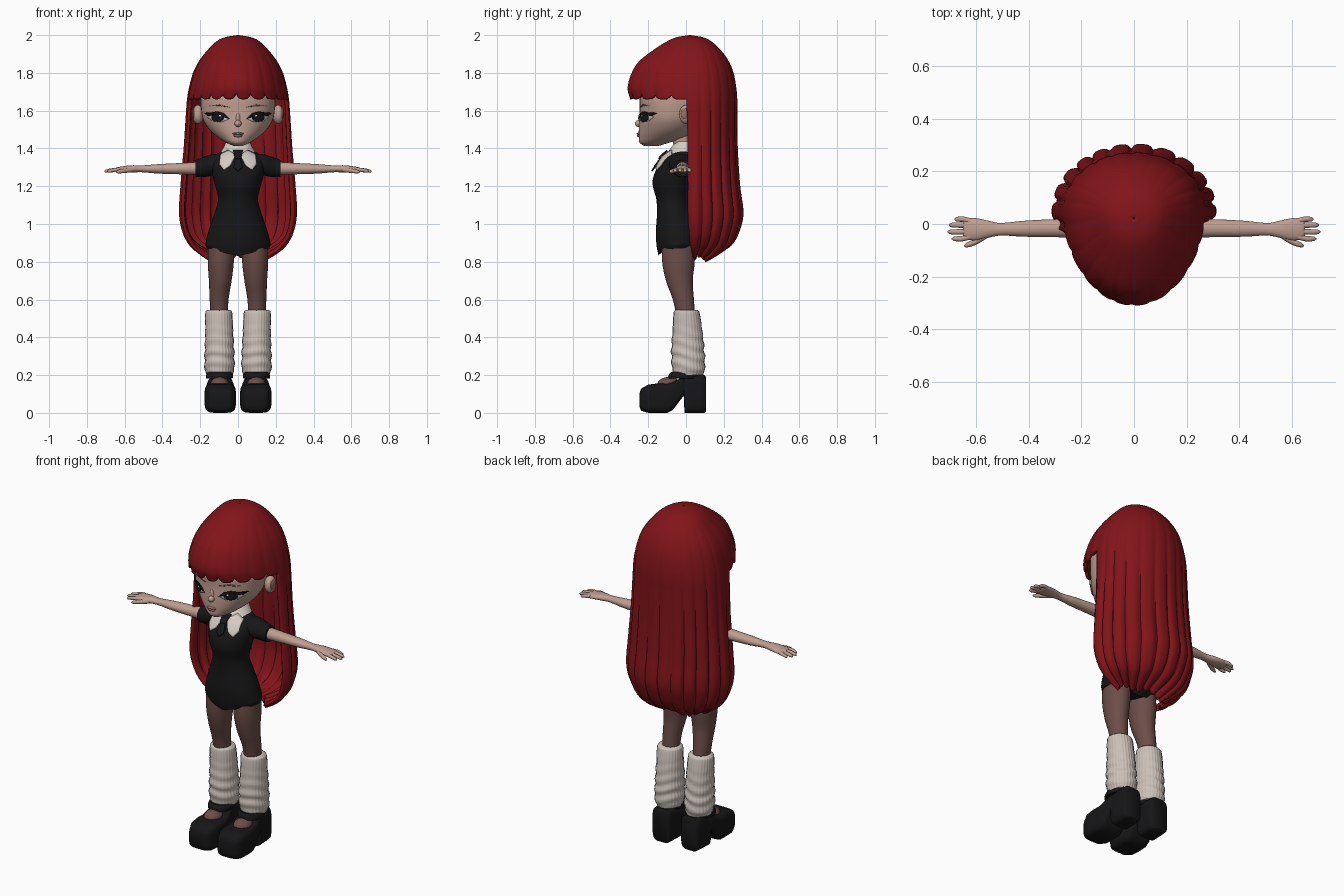
import bpy, bmesh, math
from math import sin, cos, pi, radians

if "Cube" in bpy.data.objects:
    bpy.data.objects.remove(bpy.data.objects["Cube"], do_unlink=True)


def material(name, r, g, b):
    m = bpy.data.materials.new(name)
    m.use_nodes = True
    m.diffuse_color = (r, g, b, 1)
    m.node_tree.nodes["Principled BSDF"].inputs["Base Color"].default_value = (r, g, b, 1)
    return m


RED = material("red hair", 0.22, 0.007, 0.01)
SKIN = material("skin", 0.52, 0.34, 0.28)
BLACK = material("black cloth", 0.008, 0.008, 0.009)
TIGHTS = material("sheer tights", 0.15, 0.075, 0.066)
KNIT = material("cream knit", 0.60, 0.53, 0.48)
WHITE = material("white cotton", 0.66, 0.60, 0.55)
LIP = material("lip pink", 0.42, 0.17, 0.15)
BROW = material("brow tan", 0.30, 0.17, 0.13)


def finish(name, bm, mat, mirror=False, fix=True, angle=50):
    if fix:
        bmesh.ops.recalc_face_normals(bm, faces=bm.faces)
    me = bpy.data.meshes.new(name)
    bm.to_mesh(me)
    bm.free()
    me.materials.append(mat)
    me.shade_smooth()
    me.set_sharp_from_angle(angle=radians(angle))
    ob = bpy.data.objects.new(name, me)
    bpy.context.scene.collection.objects.link(ob)
    if mirror:
        ob.modifiers.new("Mirror", "MIRROR")
    return ob


def full(row):
    return tuple(row) if len(row) == 6 else tuple(row) + (row[-1],)


def sample(rows, t, smooth=True):
    """Cross-section (u, v, width, front depth, back depth) at position t."""
    rows = [full(r) for r in rows]
    t = min(max(t, rows[0][0]), rows[-1][0])
    i = 0
    while i < len(rows) - 2 and t > rows[i + 1][0]:
        i += 1
    a, b = rows[i], rows[i + 1]
    h = b[0] - a[0]
    s = (t - a[0]) / h
    if not smooth:
        return [p + (q - p) * s for p, q in zip(a, b)][1:]
    before, after = rows[max(i - 1, 0)], rows[min(i + 2, len(rows) - 1)]
    out = []
    for k in range(1, 6):
        ma = (b[k] - before[k]) / (b[0] - before[0]) * h
        mb = (after[k] - a[k]) / (after[0] - a[0]) * h
        out.append((2*s**3 - 3*s*s + 1) * a[k] + (s**3 - 2*s*s + s) * ma
                   + (3*s*s - 2*s**3) * b[k] + (s**3 - s*s) * mb)
    return out


def tube_mesh(rows, axis="z", segs=40, steps=6, power=2, smooth=True, warp=None, caps=True):
    """Skin of oval sections strung along an axis."""
    bm = bmesh.new()
    ts = [a[0] + (b[0] - a[0]) * k / steps for a, b in zip(rows, rows[1:]) for k in range(steps)]
    rings = []
    for t in ts + [rows[-1][0]]:
        u, v, ru, rf, rb = sample(rows, t, smooth)
        ring = []
        for j in range(segs):
            a = 2 * pi * j / segs
            c, s = [math.copysign(abs(f) ** (2 / power), f) for f in (cos(a), sin(a))]
            w, shift = warp(a, t) if warp else (1, 0)
            p, q, r = u + c * ru * w, v + s * (rf if s < 0 else rb) * w, t + shift
            ring.append(bm.verts.new({"z": (p, q, r), "x": (r, p, q), "y": (p, r, q)}[axis]))
        rings.append(ring)
    for lo, hi in zip(rings, rings[1:]):
        for j in range(segs):
            k = (j + 1) % segs
            bm.faces.new((lo[j], lo[k], hi[k], hi[j]))
    if caps:
        bm.faces.new(rings[0])
        bm.faces.new(rings[-1])
    return bm


def tube(name, rows, mat, mirror=False, **kw):
    return finish(name, tube_mesh(rows, **kw), mat, mirror)


def ball(name, loc, size, mat, mirror=False):
    bm = bmesh.new()
    bmesh.ops.create_uvsphere(bm, u_segments=24, v_segments=14, radius=1)
    bmesh.ops.scale(bm, vec=size, verts=bm.verts)
    bmesh.ops.translate(bm, vec=loc, verts=bm.verts)
    return finish(name, bm, mat, mirror)


def patch(name, rows, outline, lift, mat, mirror=False, thick=0.004):
    """Thin plate with the given x-z outline, wrapped over the front of a tube."""
    pts = [(a[0] + (b[0] - a[0]) * k / 4, a[1] + (b[1] - a[1]) * k / 4)
           for a, b in zip(outline, outline[1:] + outline[:1]) for k in range(4)]
    mx = sum(p[0] for p in pts) / len(pts)
    mz = sum(p[1] for p in pts) / len(pts)
    bm = bmesh.new()

    def vert(x, z):
        _, v, ru, rf, _ = sample(rows, z)
        return bm.verts.new((x, v - rf * math.sqrt(max(0, 1 - (x / ru) ** 2)) - lift, z))
    loops = [[vert(mx + (x - mx) * f, mz + (z - mz) * f) for x, z in pts] for f in (1, .75, .5, .25)]
    for o, n in zip(loops, loops[1:]):
        for j in range(len(pts)):
            k = (j + 1) % len(pts)
            bm.faces.new((o[j], o[k], n[k], n[j]))
    bm.faces.new(loops[-1])
    ob = finish(name, bm, mat, mirror)
    mod = ob.modifiers.new("Thickness", "SOLIDIFY")
    mod.thickness, mod.offset = thick, 0
    return ob


def oval(x, z, rx, rz):
    return [(x + rx * cos(k * pi / 6), z + rz * sin(k * pi / 6)) for k in range(12)]


# Hair: domed cap with a fringe, running into a long curtain open at the front
hair_rows = [(.81, 0, .05, .15, .10, .07), (.84, 0, .05, .20, .15, .13), (.88, 0, .05, .25, .2, .19),
             (.95, 0, .05, .292, .25, .23), (1.05, 0, .05, .312, .3, .255), (1.2, 0, .05, .305, .3, .238),
             (1.4, 0, .05, .288, .3, .225), (1.6, 0, .05, .275, .33, .222), (1.66, 0, .05, .27, .346, .222),
             (1.72, 0, .05, .26, .36, .217), (1.8, 0, .05, .238, .338, .202), (1.86, 0, .05, .208, .3, .178),
             (1.92, 0, .05, .162, .225, .135), (1.97, 0, .04, .11, .135, .09),
             (1.99, 0, .03, .065, .075, .055), (2.0, 0, .02, .003, .003, .003)]


def strands(a, z):
    valley = (1 - abs(sin(11 * a + pi / 2 + .4 * sin(3 * a)))) ** 2
    depth = .012 + .06 * min(max((1.75 - z) / .6, 0), 1)
    if z > 1.9:
        depth *= (2 - z) * 10
    notch = .025 * math.exp(-((z - 1.66) / .02) ** 2) if sin(a) < -.3 else 0
    tips = min(max((.95 - z) / .14, 0), 1)
    return 1 + .012 * tips - depth * valley, valley * (notch + .03 * tips) + .012 * tips * sin(5 * a)


SEGS = 176
bm = tube_mesh(hair_rows, segs=SEGS, steps=5, warp=strands, caps=False)
bm.faces.ensure_lookup_table()
fringe_ring = 8 * 5
doomed = []
for i, f in enumerate(bm.faces):
    ring, a = i // SEGS, 2 * pi * (i % SEGS + .5) / SEGS
    edge = -.13 if cos(a) > 0 else -.24
    if ring < fringe_ring and sin(a) < edge:
        doomed.append(f)
bmesh.ops.delete(bm, geom=doomed, context="FACES")
hair = finish("long_hair", bm, RED, fix=False)
shell = hair.modifiers.new("Thickness", "SOLIDIFY")
shell.thickness, shell.offset = .018, -1

# Head and features
head_rows = [(1.412, 0, -.19, .02, .03, .04), (1.43, 0, -.16, .062, .085, .07), (1.46, 0, -.12, .108, .13, .12),
             (1.5, 0, -.09, .152, .16, .15), (1.55, 0, -.08, .184, .168, .19), (1.6, 0, -.08, .194, .165, .22),
             (1.66, 0, -.08, .198, .165, .25), (1.75, 0, -.08, .188, .15, .25),
             (1.85, 0, -.05, .13, .08, .16), (1.9, 0, -.03, .05, .03, .06)]
tube("head", head_rows, SKIN)
tube("neck", [(1.33, 0, -.015, .055, .05), (1.4, 0, -.015, .05, .048), (1.5, 0, -.03, .055, .055)], SKIN)
ball("nose", (0, -.25, 1.532), (.018, .021, .018), SKIN)
ball("nose_bridge", (0, -.238, 1.555), (.014, .016, .035), SKIN)
ball("ear", (.212, .0, 1.58), (.03, .036, .05), SKIN, True)
ball("ear_hollow", (.236, -.008, 1.585), (.008, .02, .03), BROW, True)
ball("upper_lip", (0, -.249, 1.478), (.03, .012, .007), LIP)
ball("lower_lip", (0, -.247, 1.467), (.023, .013, .008), LIP)
patch("eye_white", head_rows, [(.05, 1.555), (.075, 1.58), (.11, 1.588), (.14, 1.58), (.16, 1.565),
                               (.135, 1.545), (.085, 1.54)], .003, WHITE, True)
patch("iris", head_rows, oval(.107, 1.564, .033, .023), .006, BLACK, True)
patch("eye_glint", head_rows, oval(.095, 1.573, .006, .005), .0095, WHITE, True, .002)
patch("lashes", head_rows, [(.045, 1.556), (.075, 1.587), (.11, 1.596), (.145, 1.59), (.178, 1.588),
                            (.158, 1.572), (.138, 1.58), (.108, 1.586), (.077, 1.578)], .008, BLACK, True)
patch("eyebrow", head_rows, [(.045, 1.618), (.1, 1.634), (.15, 1.626), (.1, 1.628)], .003, BROW, True)

# Romper with sleeves; the leg hem rises outward
torso_rows = [(.83, 0, -.045, .165, .1, .09), (.88, 0, -.04, .173, .115, .105), (.95, 0, -.045, .16, .115, .11),
              (1.05, 0, -.052, .127, .102, .09), (1.13, 0, -.06, .106, .097, .075), (1.21, 0, -.06, .123, .117, .085),
              (1.27, 0, -.05, .138, .116, .08), (1.33, 0, -.04, .145, .09, .075),
              (1.365, 0, -.02, .12, .08, .06), (1.4, 0, -.01, .06, .05, .05)]
bm = tube_mesh(torso_rows)
for v in bm.verts:
    if v.co.z < .9:
        v.co.z += .25 * abs(v.co.x) * (.9 - v.co.z) / .07
finish("romper", bm, BLACK)
tube("sleeve", [(.07, -.025, 1.325, .062, .045), (.14, -.025, 1.312, .063, .056), (.19, -.02, 1.3, .052, .052),
                (.225, -.02, 1.294, .046, .045)], BLACK, True, axis="x")

# Collar and tie
tube("collar", [(1.35, 0, -.02, .112, .1, .072), (1.4, 0, -.012, .08, .07, .06),
                (1.438, 0, -.005, .062, .05, .05)], WHITE)
patch("collar_flap", torso_rows, [(.012, 1.365), (.05, 1.39), (.092, 1.37), (.098, 1.315), (.075, 1.285),
                                  (.04, 1.31)], .014, WHITE, True, .008)
patch("tie_knot", torso_rows, [(-.026, 1.388), (.026, 1.388), (.016, 1.345), (-.016, 1.345)], .027, BLACK, thick=.009)
patch("tie_tail", torso_rows, [(-.012, 1.35), (.012, 1.35), (.023, 1.3), (0, 1.28), (-.023, 1.3)],
      .018, BLACK, thick=.009)

# Arms, palms and fingers
tube("arm", [(.15, -.018, 1.295, .036, .037), (.3, -.016, 1.293, .034, .03), (.42, -.018, 1.292, .03, .025),
             (.51, -.02, 1.292, .024, .018), (.56, -.02, 1.292, .034, .019), (.6, -.02, 1.29, .042, .017),
             (.64, -.018, 1.287, .039, .013), (.65, -.018, 1.286, .03, .008)], SKIN, True, axis="x", segs=28)
for name, y0, y1, tip in (("index", -.048, -.056, .692), ("middle", -.027, -.03, .708),
                          ("ring", -.007, -.004, .703), ("little", .011, .018, .682)):
    tube(name + "_finger", [(.62, y0, 1.289, .011, .011), ((.62 + tip) / 2, y1, 1.286, .0105, .01),
                            (tip - .008, y1, 1.28, .008, .008), (tip, y1, 1.278, .002, .002)],
         SKIN, True, axis="x", segs=14)
tube("thumb", [(.55, -.035, 1.288, .014, .013), (.6, -.066, 1.282, .013, .012), (.635, -.08, 1.277, .009, .009),
               (.645, -.083, 1.275, .002, .002)], SKIN, True, axis="x", segs=14)

# Legs in tights, with slouchy ribbed leg warmers
tube("leg", [(.15, .1, .01, .04, .05), (.25, .1, .02, .045, .05), (.5, .1, 0, .046, .05), (.6, .1, -.014, .05, .056),
             (.7, .094, -.035, .06, .071), (.8, .091, -.04, .069, .086), (.92, .088, -.04, .07, .085)], TIGHTS, True)


def slouch(a, z):
    fade = max(0, 1 - abs(z - .32) / .17)
    fold = sin(z * 105 + 1.6 * sin(a + .6) + sin(2 * a))
    return 1 + .055 * fade * fold + .01 * sin(28 * a), 0


tube("leg_warmer", [(.2, .098, .015, .068, .076), (.23, .098, .013, .078, .086), (.32, .098, .01, .077, .087),
                    (.45, .1, .007, .073, .077), (.535, .102, .003, .07, .067), (.546, .102, .003, .06, .057)],
     KNIT, True, segs=168, steps=9, warp=slouch)

# Platform strap shoes with block heels
shoe = [(-.247, .035, .10, .045), (-.238, .012, .128, .062), (-.2, 0, .15, .079), (-.15, 0, .156, .083),
        (-.1, 0, .156, .081), (-.07, .015, .165, .077), (-.04, .055, .178, .072), (-.012, .09, .188, .066),
        (-.008, 0, .19, .065), (.05, 0, .2, .064), (.098, 0, .2, .058), (.106, .006, .19, .05)]
tube("shoe", [(y, .094, (lo + hi) / 2, w, (hi - lo) / 2) for y, lo, hi, w in shoe], BLACK, True,
     axis="y", power=4.5, smooth=False, steps=2, segs=48)
ball("instep", (.097, -.09, .15), (.05, .062, .04), TIGHTS, True)
tube("shoe_strap", [(.182, .098, -.015, .07, .08), (.2, .098, -.013, .071, .079), (.216, .098, -.01, .064, .07)],
     BLACK, True)
